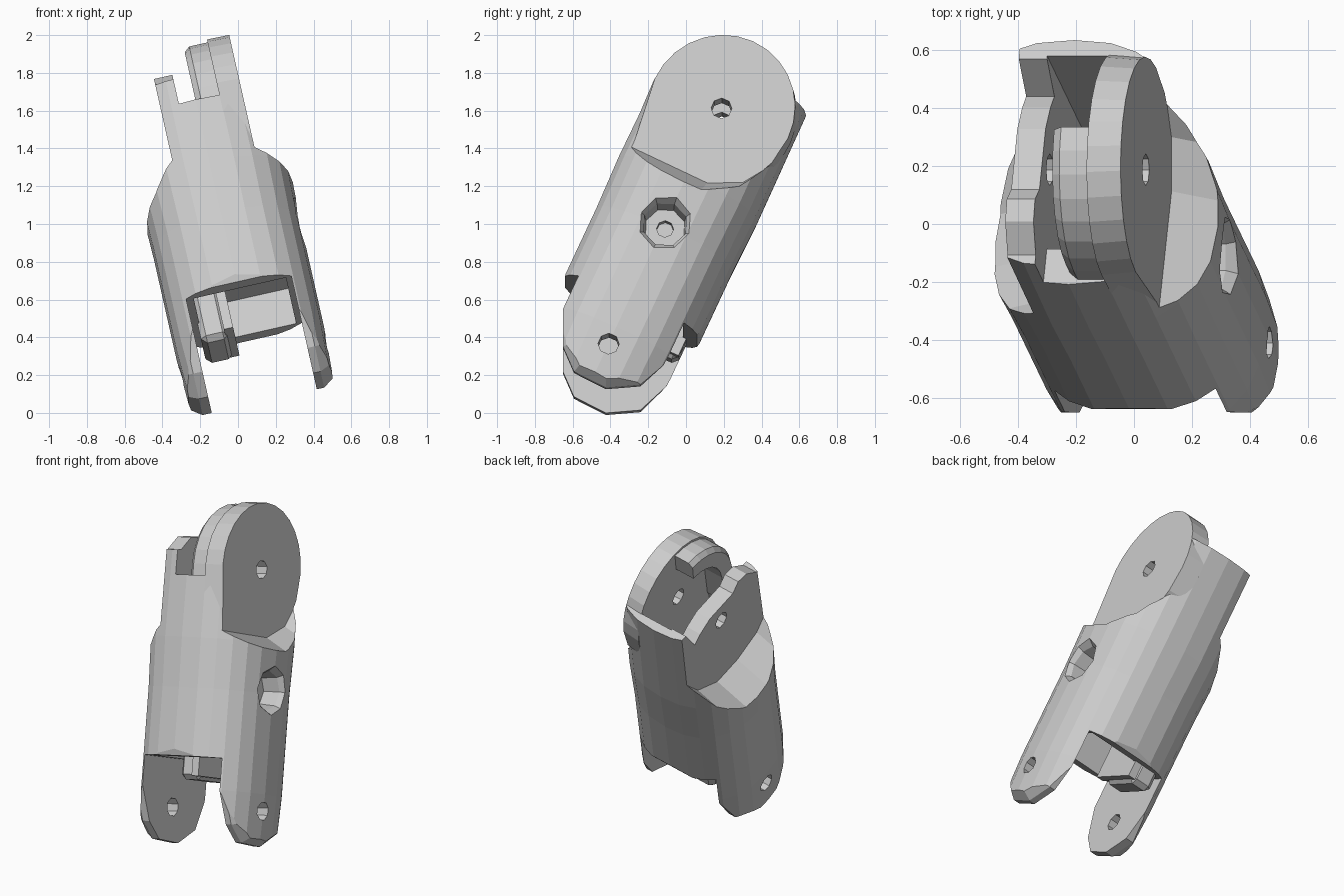
import bpy, bmesh, math
from mathutils import Matrix, Vector

cube = bpy.data.objects.get("Cube")
if cube:
    bpy.data.objects.remove(cube)

grey = bpy.data.materials.new("light grey")
grey.use_nodes = True
COL = (0.6, 0.6, 0.6, 1)
grey.diffuse_color = COL
grey.node_tree.nodes["Principled BSDF"].inputs["Base Color"].default_value = COL

# Tilted frame of the link: u = pin axis, v = front to back, w = length
w_ax = Vector((-0.2, 0.415, 0.887)).normalized()
u_ax = Vector((0.976, 0, 0.22)).normalized()
v_ax = w_ax.cross(u_ax).normalized()
FRAME = Matrix((u_ax, v_ax, w_ax)).transposed().to_4x4()
FRAME.translation = (0.085, -0.41, 0.28)
PIN = 1.44      # height of the upper pin
cutters = []


def loft(name, rings):
    """Solid through rings of matching points, capped at both ends."""
    bm = bmesh.new()
    rows = [[bm.verts.new(p) for p in ring] for ring in rings]
    n = len(rows[0])
    for a, b in zip(rows, rows[1:]):
        for i in range(n):
            j = (i + 1) % n
            bm.faces.new((a[i], a[j], b[j], b[i]))
    bm.faces.new(rows[0])
    bm.faces.new(rows[-1])
    bmesh.ops.recalc_face_normals(bm, faces=bm.faces)
    me = bpy.data.meshes.new(name)
    bm.to_mesh(me)
    bm.free()
    me.materials.append(grey)
    ob = bpy.data.objects.new(name, me)
    bpy.context.collection.objects.link(ob)
    ob.matrix_world = FRAME
    return ob


def slab(name, pts, u0, u1, drop=0.0):
    """Side outline (v, w) extruded along the pin axis; drop lowers the far end."""
    return loft(name, [[(u0, v, w) for v, w in pts],
                       [(u1, v, w - drop) for v, w in pts]])


def box(name, u0, u1, v0, v1, w0, w1):
    return slab(name, [(v0, w0), (v1, w0), (v1, w1), (v0, w1)], u0, u1)


def disc(name, r, v, w, u0, u1, n=8):
    ring = [math.tau * (i + 0.5) / n for i in range(n)]
    return slab(name, [(v + r * math.cos(t), w + r * math.sin(t)) for t in ring], u0, u1)


def boolean(ob, tool, op="DIFFERENCE"):
    tool.hide_render = True
    mod = ob.modifiers.new("cut", "BOOLEAN")
    mod.operation, mod.object, mod.solver = op, tool, "EXACT"
    if tool not in cutters:
        cutters.append(tool)


def arc(r, a0, a1, n):
    ts = [math.radians(a0 + (a1 - a0) * i / n) for i in range(n + 1)]
    return [(r * math.cos(t), PIN + r * math.sin(t)) for t in ts]


# Main shell: squarish round tube, trimmed by a side outline with chamfered fork ends
def section(w, s=1.0, n=24):
    pts = []
    for i in range(n):
        t = math.tau * i / n
        c, d = math.cos(t), math.sin(t)
        pts.append((0.4 * s * math.copysign(abs(c) ** 0.83, c),
                    0.4 * s * math.copysign(abs(d) ** 0.83, d), w))
    return pts


shell = loft("main_shell", [section(-0.3, 0.96), section(0.1), section(0.7),
                            section(1.0, 1.02), section(1.72)])
outline = [(-0.42, 0.38), (-0.31, 0.1), (-0.22, -0.1), (-0.11, -0.2), (0.08, -0.21),
           (0.24, -0.12), (0.31, 0.05), (0.36, 0.25), (0.44, 0.4), (0.44, 1.8), (-0.42, 1.8)]


def trim_ring(u, s):
    return [(u, v * s, w * s) if w < 0.2 else (u, v, w) for v, w in outline]


boolean(shell, loft("trim_outline", [trim_ring(-0.42, 0.72), trim_ring(-0.33, 1),
                                     trim_ring(0.33, 1), trim_ring(0.42, 0.72)]), "INTERSECT")

# Lower fork gap and the hollow above it
boolean(shell, box("fork_gap", -0.28, 0.29, -0.6, 0.6, -0.5, 0.29))
boolean(shell, box("fork_hollow", -0.24, 0.26, -0.3, 0.3, 0.2, 0.5))

# Curved shoulders beside the flat upper cheeks
top = [(0.6, 1.6), (0.6, 2.2), (-0.6, 2.2)]
right_step = [(-0.6, 1.09), (-0.34, 1.05), (0.1, 1.04), (0.27, 1.12), (0.37, 1.27)]
left_step = [(-0.6, 1.2), (-0.39, 1.08), (-0.3, 1.0), (-0.1, 0.95), (0.1, 0.95),
             (0.28, 1.06), (0.4, 1.25)]
boolean(shell, slab("shoulder_right", right_step + top, 0.25, 0.6, 0.18))
boolean(shell, slab("shoulder_left", left_step + top, -0.19, -0.6, 0.2))

# Upper cavity, front edge, back edge and the dipped top of the left cheek
boolean(shell, box("cavity", -0.09, 0.14, -0.27, 0.34, 0.95, 2.2))
boolean(shell, box("front_edge", -0.09, 0.5, -0.6, 0, 1.37, 2.2))
boolean(shell, box("back_edge", -0.09, 0.6, 0, 0.6, 1.64, 2.2))
cheek = [(-0.6, 1.5), (-0.36, 1.52), (-0.27, 1.6), (-0.19, 1.61), (-0.13, 1.56),
         (0.1, 1.56), (0.2, 1.52), (0.26, 1.48), (0.33, 1.64), (0.6, 1.64),
         (0.6, 2.2), (-0.6, 2.2)]
boolean(shell, slab("cheek_top", cheek, -0.6, -0.088))

# Pin holes and the stepped side socket
upper_pin = disc("upper_pin_hole", 0.055, 0, PIN, -0.6, 0.6)
boolean(shell, upper_pin)
boolean(shell, disc("lower_pin_hole", 0.056, 0, 0, -0.6, 0.6))
flare = [[(u, r * math.cos(math.tau * i / 8), 0.72 + r * math.sin(math.tau * i / 8))
          for i in range(8)] for u, r in ((0.25, 0.11), (0.36, 0.12), (0.42, 0.16))]
boolean(shell, loft("side_socket", flare))
boolean(shell, disc("socket_pit", 0.045, 0, 0.72, 0.2, 0.3))

# Large rounded cheek on the right, narrowing outwards along its front edge
dome = arc(0.4, 0, 180, 14)
sweep = [(0.1, 1.0), (0.28, 1.1)]
inner = [(-0.385, 1.0)] + sweep + [(0.385, 1.28)] + dome
outer = [(-0.335, 1.0)] + sweep + [(0.365, 1.28)] + [(v * 0.97, w) for v, w in dome]
plate = loft("right_cheek", [[(0.13, v, w) for v, w in inner],
                             [(0.25, v, w) for v, w in outer]])
boolean(plate, upper_pin)

# Front arch beside the cheek, with a slightly lower band and a chamfered inner edge
def arch(r):
    return [(-r, 1.2)] + arc(r, 180, 92, 7) + arc(0.26, 92, 180, 6) + [(-0.26, 1.2)]


loft("front_arch", [[(u, v, w) for v, w in arch(r)]
                    for u, r in ((0.0, 0.36), (0.03, 0.385), (0.14, 0.385))])

# Stop tab hanging inside the lower fork
tab = box("stop_tab", -0.25, -0.1, 0.0, 0.32, 0.17, 0.52)
mod = tab.modifiers.new("bevel", "BEVEL")
mod.width = 0.03
box("stop_tab_rib", -0.12, -0.07, -0.05, 0.32, 0.19, 0.52)

# Bake the cuts, then drop the helper solids
bpy.context.view_layer.update()
deps = bpy.context.evaluated_depsgraph_get()
for ob in (shell, plate, tab):
    baked = bpy.data.meshes.new_from_object(ob.evaluated_get(deps))
    ob.modifiers.clear()
    ob.data = baked
for tool in cutters:
    bpy.data.objects.remove(tool)
